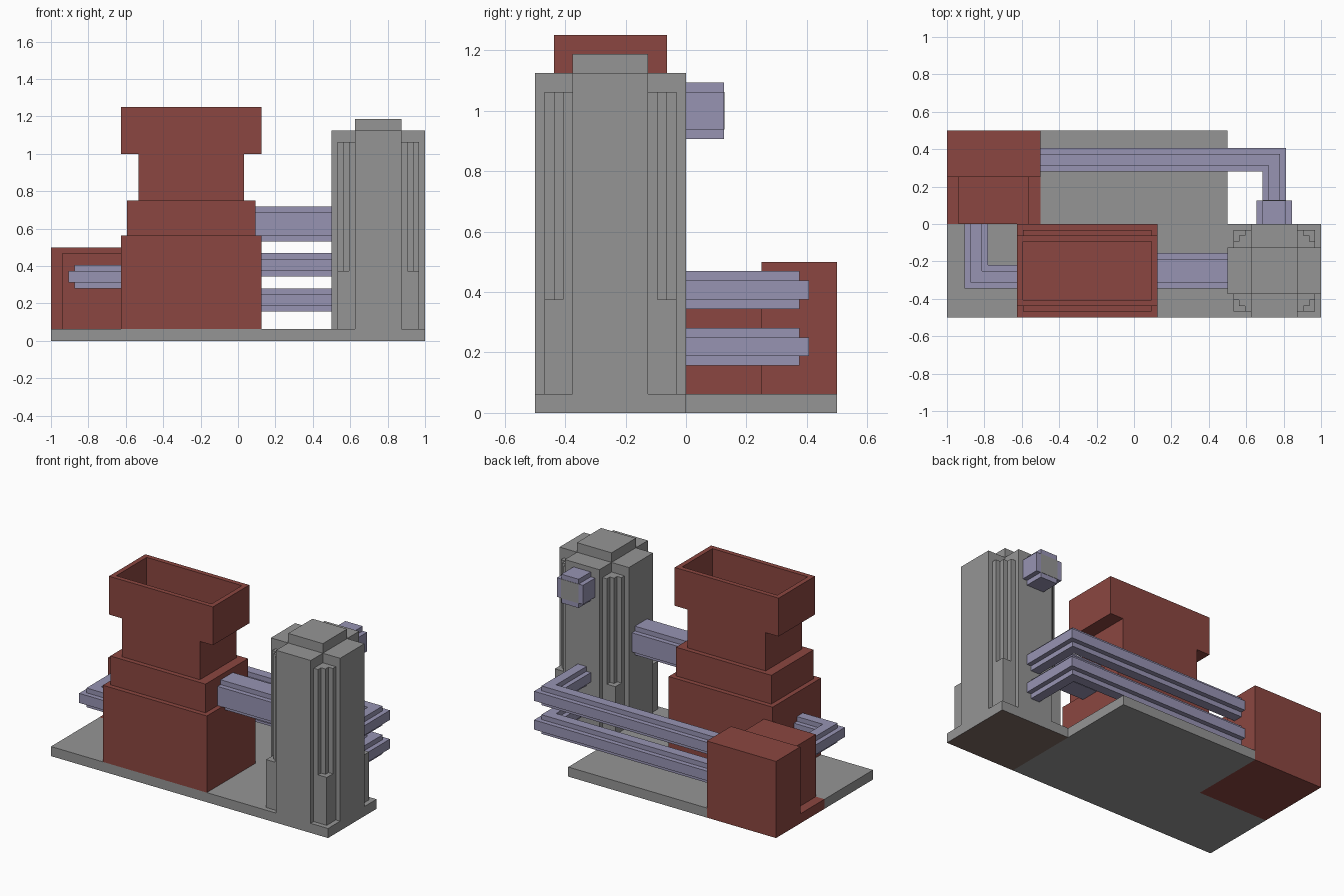
import bpy, bmesh
from mathutils import Vector

if "Cube" in bpy.data.objects:
    bpy.data.objects.remove(bpy.data.objects["Cube"])

U = 1 / 32  # one modelling step


def material(name, r, g, b):
    m = bpy.data.materials.new(name)
    m.diffuse_color = (r, g, b, 1)
    m.use_nodes = True
    m.node_tree.nodes["Principled BSDF"].inputs["Base Color"].default_value = m.diffuse_color
    return m


GREY = material("grey concrete", 0.30, 0.30, 0.30)
RED = material("brick red", 0.26, 0.062, 0.052)
PURPLE = material("pale purple pipe", 0.31, 0.295, 0.45)
BROWN = material("brown underside", 0.21, 0.145, 0.127)


def boxes(name, mat, spans):
    """One object from boxes given as (x0, x1, y0, y1, z0, z1)."""
    bm = bmesh.new()
    for x0, x1, y0, y1, z0, z1 in spans:
        verts = bmesh.ops.create_cube(bm, size=1)["verts"]
        for v in verts:
            v.co = Vector((x1 if v.co.x > 0 else x0,
                           y1 if v.co.y > 0 else y0,
                           z1 if v.co.z > 0 else z0))
    me = bpy.data.meshes.new(name)
    bm.to_mesh(me)
    bm.free()
    ob = bpy.data.objects.new(name, me)
    bpy.context.collection.objects.link(ob)
    me.materials.append(mat)
    return ob


def pipe(name, points, r):
    """Square-cornered pipe with a plus-shaped section, r = half width."""
    spans = []
    for wide, tall in ((r, r - U), (r - U, r)):
        for i in range(len(points) - 1):
            a, b = Vector(points[i]), Vector(points[i + 1])
            d = (b - a).normalized()
            if i > 0:                   # start past the elbow
                a += d * wide
            if i < len(points) - 2:     # run through the elbow
                b += d * wide
            side = Vector((abs(d.y), abs(d.x), 0)) * wide + Vector((0, 0, tall))
            lo = [min(a[k], b[k]) - side[k] for k in range(3)]
            hi = [max(a[k], b[k]) + side[k] for k in range(3)]
            spans.append((lo[0], hi[0], lo[1], hi[1], lo[2], hi[2]))
    return boxes(name, PURPLE, spans)


B = 2 * U  # base height

# Base plate, with a missing back right corner
boxes("base_plate", GREY, [(-1, 0.5, -0.5, 0, 0, B), (-0.5, 0.5, 0, 0.5, 0, B)])
foot = boxes("tower_base", GREY, [(0.5, 1, -0.5, 0, 0, B)])
foot.data.materials.append(BROWN)
for p in foot.data.polygons:
    if p.normal.z < -0.5:
        p.material_index = 1

# Small red tank at the back left
boxes("small_tank", RED, [
    (-1, -0.5, 0, 0.5, 0, B),
    (-1, -0.5, 0.25, 0.5, B, 0.5),
    (-1 + 2 * U, -0.5 - 2 * U, 0, 0.25, B, 15 * U)])

# Stepped furnace with an open hopper on top
hx0, hx1, hy0, hy1 = -0.625, 0.125, -0.4375, -0.0625
boxes("furnace_body", RED, [
    (-0.625, 0.125, -0.5, 0, B, 0.5625),
    (-0.625 + U, 0.125 - U, -0.5 + U, -U, 0.5625, 0.75),
    (-0.625 + 3 * U, 0.125 - 3 * U, hy0, hy1, 0.75, 1.0)])
boxes("furnace_hopper", RED, [
    (hx0, hx1, hy0, hy0 + U, 1, 1.25),
    (hx0, hx1, hy1 - U, hy1, 1, 1.25),
    (hx0, hx0 + U, hy0 + U, hy1 - U, 1, 1.25),
    (hx1 - U, hx1, hy0 + U, hy1 - U, 1, 1.25),
    (hx0 + U, hx1 - U, hy0 + U, hy1 - U, 1, 1 + U)])

# Tower: plus-shaped core and a cap
cx, cy = 0.75, -0.25
boxes("tower_core", GREY, [
    (cx - 0.25, cx + 0.25, cy - 0.125, cy + 0.125, B, 1.125),
    (cx - 0.125, cx + 0.125, cy - 0.25, cy + 0.25, B, 1.125),
    (cx - 0.125, cx + 0.125, cy - 0.125, cy + 0.125, 1.125, 1.1875)])

# Stepped columns in the four corners of the tower
columns = []
for sx in (-1, 1):
    for sy in (-1, 1):
        for w, d, z0, z1 in ((3, 3, B, 0.375), (3, 1, 0.375, 1.0625),
                             (2, 2, 0.375, 1.0625), (1, 3, 0.375, 1.0625)):
            xs = sorted((cx + sx * 0.125, cx + sx * (0.125 + w * U)))
            ys = sorted((cy + sy * 0.125, cy + sy * (0.125 + d * U)))
            columns.append((*xs, *ys, z0, z1))
boxes("tower_corner_columns", GREY, columns)

# Pipes
pipe("furnace_to_tower_pipe", [(0.09375, -0.25, 0.625), (0.5, -0.25, 0.625)], 3 * U)
pipe("tower_outlet", [(0.75, 0, 1.0), (0.75, 0.125, 1.0)], 3 * U)
boxes("tower_outlet_face", GREY, [(0.6875, 0.8125, 0.124, 0.127, 0.9375, 1.0625)])
for label, z in (("upper", 13 * U), ("lower", 7 * U)):
    pipe(label + "_back_pipe", [(0.75, 0, z), (0.75, 11 * U, z), (-0.5, 11 * U, z)], 2 * U)
pipe("left_pipe", [(-0.625, -9 * U, 11 * U), (-27 * U, -9 * U, 11 * U),
                   (-27 * U, 0, 11 * U)], 2 * U)
